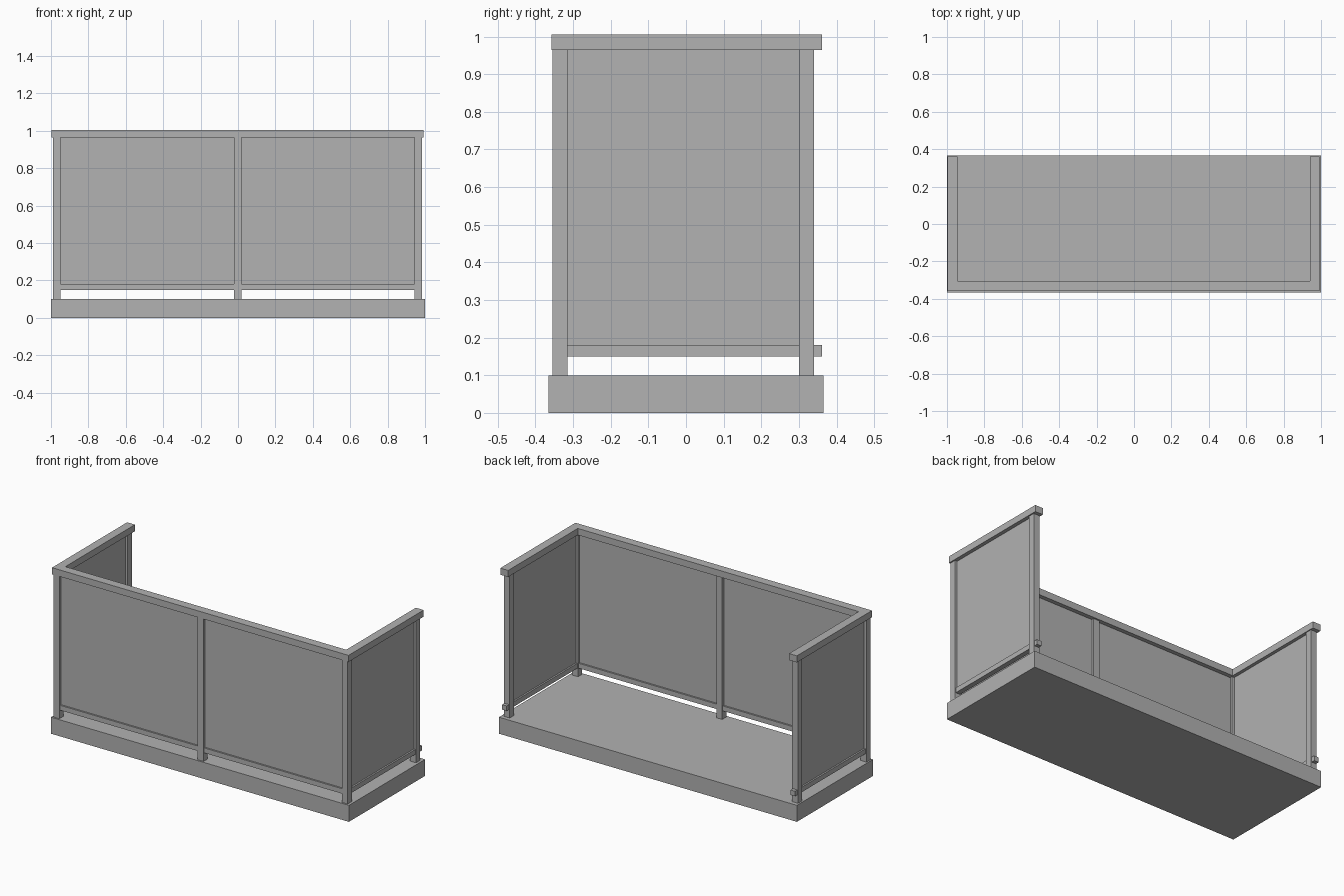
import bpy
import bmesh
from mathutils import Vector

cube = bpy.data.objects.get("Cube")
if cube:
    bpy.data.objects.remove(cube, do_unlink=True)

grey = bpy.data.materials.new("plain grey")
grey.use_nodes = True
colour = (0.445, 0.445, 0.445, 1)
grey.diffuse_color = colour
grey.node_tree.nodes["Principled BSDF"].inputs["Base Color"].default_value = colour


def finish(name, bm):
    mesh = bpy.data.meshes.new(name)
    bm.to_mesh(mesh)
    bm.free()
    mesh.materials.append(grey)
    obj = bpy.data.objects.new(name, mesh)
    bpy.context.collection.objects.link(obj)
    return obj


def box(name, x, y, z):
    """Box spanning the (low, high) pairs x, y and z."""
    bm = bmesh.new()
    bmesh.ops.create_cube(bm, size=1)
    for v in bm.verts:
        v.co = Vector([lo + (c + 0.5) * (hi - lo)
                       for c, (lo, hi) in zip(v.co, (x, y, z))])
    return finish(name, bm)


def around(centre, width):
    return (centre - width / 2, centre + width / 2)


# Shared measurements of the railing
MID = -0.0025
SIDE = 0.9675
FRONT, BACK = -0.335, 0.32
END = 0.362
POST, RAIL, GLASS = 0.04, 0.03, 0.01
FLOOR, RAIL_LOW, RAIL_TOP, CAP_LOW, CAP_TOP = 0.1, 0.15, 0.18, 0.965, 1.005

# Floor slab
box("floor_slab", (-1, 1), (-0.365, 0.365), (0, FLOOR))

# Posts, front rails and front panels
box("front_middle_post", around(MID, POST), around(FRONT, POST), (FLOOR, CAP_LOW))
for side, s in (("left", 1), ("right", -1)):
    cx = MID + s * SIDE
    for place, cy in (("front", FRONT), ("back", BACK)):
        box(f"{side}_{place}_post", around(cx, POST), around(cy, POST), (FLOOR, CAP_LOW))

    bay = sorted((MID + s * POST / 2, cx - s * POST / 2))
    box(f"{side}_front_bottom_rail", bay, around(FRONT, RAIL), (RAIL_LOW, RAIL_TOP))
    box(f"{side}_front_panel", bay, around(FRONT, GLASS), (RAIL_TOP, CAP_LOW))

    # Side rail runs on past the back post
    box(f"{side}_side_bottom_rail", around(cx, RAIL), (FRONT, END), (RAIL_LOW, RAIL_TOP))
    box(f"{side}_side_panel", around(cx, GLASS),
        (FRONT + POST / 2, BACK - POST / 2), (RAIL_TOP, CAP_LOW))

# One U-shaped handrail, extruded from its outline
outer, inner = 0.995, 0.9425
front_out, front_in = -0.358, -0.305
outline = [(-outer, front_out), (outer, front_out), (outer, END), (inner, END),
           (inner, front_in), (-inner, front_in), (-inner, END), (-outer, END)]
bm = bmesh.new()
base = bm.faces.new([bm.verts.new((x + MID, y, CAP_LOW)) for x, y in outline])
result = bmesh.ops.extrude_face_region(bm, geom=[base], use_keep_orig=True)
bmesh.ops.translate(bm, vec=(0, 0, CAP_TOP - CAP_LOW),
                    verts=[g for g in result["geom"] if isinstance(g, bmesh.types.BMVert)])
bmesh.ops.recalc_face_normals(bm, faces=bm.faces)
finish("handrail", bm)
